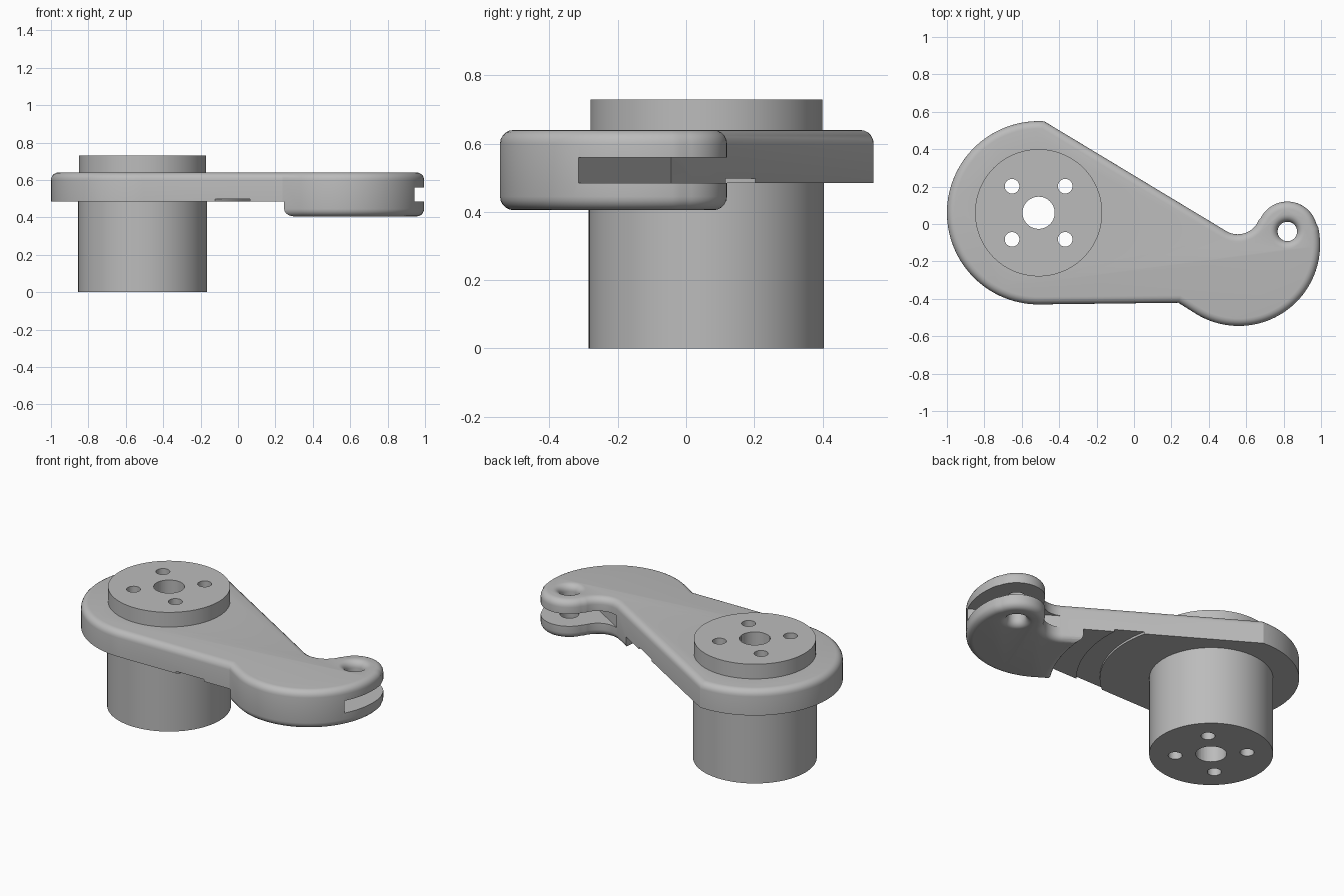
import bpy, bmesh
from math import sin, cos, radians, pi
from mathutils import Matrix, Vector

cube = bpy.data.objects.get("Cube")
if cube:
    bpy.data.objects.remove(cube)

grey = bpy.data.materials.new("plain grey")
grey.use_nodes = True
GREY = (0.5, 0.5, 0.5, 1)
grey.diffuse_color = GREY
grey.node_tree.nodes["Principled BSDF"].inputs["Base Color"].default_value = GREY

HUB, PIN = (-0.51, 0.06), (0.82, -0.04)
TOP, STEP, LOW = 0.64, 0.485, 0.405
FILLET = 0.04


def arc(c, r, a0, a1, n):
    angles = [radians(a0 + (a1 - a0) * i / n) for i in range(n + 1)]
    return [(c[0] + r * cos(a), c[1] + r * sin(a)) for a in angles]


def finish(name, bm):
    bmesh.ops.recalc_face_normals(bm, faces=bm.faces)
    mesh = bpy.data.meshes.new(name)
    bm.to_mesh(mesh)
    bm.free()
    mesh.materials.append(grey)
    ob = bpy.data.objects.new(name, mesh)
    bpy.context.collection.objects.link(ob)
    return ob


def prism(name, outline, z0, z1, fillet=0):
    """Extruded outline, optionally with rounded top and bottom rims."""
    bm = bmesh.new()
    base = bm.faces.new([bm.verts.new((x, y, z0)) for x, y in outline])
    new = bmesh.ops.extrude_face_region(bm, geom=[base])["geom"]
    bmesh.ops.translate(bm, vec=(0, 0, z1 - z0),
                        verts=[v for v in new if isinstance(v, bmesh.types.BMVert)])
    if fillet:
        rims = [e for e in bm.edges if abs(e.verts[0].co.z - e.verts[1].co.z) < 1e-6]
        bmesh.ops.bevel(bm, geom=rims, offset=fillet, segments=5, profile=0.5,
                        affect='EDGES', clamp_overlap=False)
    return finish(name, bm)


def lathe(name, center, profile, steps=96):
    """Closed profile of (radius, z) points turned about a vertical axis."""
    bm = bmesh.new()
    verts = [bm.verts.new((r, 0, z)) for r, z in profile]
    edges = [bm.edges.new((verts[i - 1], verts[i])) for i in range(len(verts))]
    bmesh.ops.spin(bm, geom=verts + edges, cent=(0, 0, 0), axis=(0, 0, 1),
                   angle=2 * pi, steps=steps, use_duplicate=False)
    bmesh.ops.remove_doubles(bm, verts=bm.verts, dist=1e-5)
    loose = [e for e in bm.edges if not e.link_faces]
    bmesh.ops.delete(bm, geom=loose, context='EDGES')
    bmesh.ops.translate(bm, vec=(center[0], center[1], 0), verts=bm.verts)
    return finish(name, bm)


def cut(ob, cutters):
    bpy.context.view_layer.objects.active = ob
    for c in cutters:
        mod = ob.modifiers.new("cut", 'BOOLEAN')
        mod.operation, mod.solver, mod.object = 'DIFFERENCE', 'EXACT', c
        bpy.ops.object.modifier_apply(modifier=mod.name)
        bpy.data.objects.remove(c)


def smooth(ob):
    bpy.ops.object.select_all(action='DESELECT')
    ob.select_set(True)
    bpy.context.view_layer.objects.active = ob
    bpy.ops.object.shade_smooth_by_angle(angle=radians(25))


def rod(center, r):
    return lathe("hole_cutter", center, [(0, -0.1), (r, -0.1), (r, 1), (0, 1)], 48)


# Arm outline: straight flank, concave neck, pin lobe, hook, hub end
outline = (arc((0.555, 0.065), 0.12, -121.3, -21.6, 16)
           + arc(PIN, 0.16, 158.4, 15, 28)[1:]
           + arc((0.56, -0.11), 0.435, 15, -121, 48)[1:]
           + [(0.237, -0.421)]
           + arc(HUB, 0.49, 270, 86.5, 60))
arm = prism("arm", outline, LOW, TOP, FILLET)

# Underside clearance swept about the hub, with shallow groove and flared step
flare = [(0.94 - FILLET * cos(radians(a)), 0.445 - FILLET * sin(radians(a)))
         for a in range(0, 91, 18)]
clearance = lathe("clearance_cutter", HUB,
                  [(0, STEP), (0.62, STEP), (0.62, 0.498), (0.75, 0.498), (0.75, STEP),
                   (0.9, STEP)] + flare + [(0.94, 0.3), (0, 0.3)], 160)

# Slot between the two prongs, in line with the flank
slot = prism("slot_cutter", [(0.5, -0.046), (1.1, -0.411), (1.3, 0.3), (0.6, 0.4)], STEP, 0.56)

# Pin hole with rounded mouths
R = 0.052
mouth = [(R + FILLET * (1 - cos(radians(a))), FILLET * (sin(radians(a)) - 1))
         for a in range(0, 91, 15)]
upper = [(r, TOP + dz) for r, dz in mouth]
lower = [(r, LOW - dz) for r, dz in reversed(mouth)]
wide = mouth[-1][0]
pin_hole = lathe("pin_cutter", PIN, [(0, 0.3), (wide, 0.3)] + lower + upper
                 + [(wide, 0.8), (0, 0.8)], 48)
cut(arm, [clearance, slot, pin_hole, rod(HUB, 0.33)])
smooth(arm)

# Hub drum with centre bore and four bolt holes
hub = lathe("hub_drum", HUB, [(0, 0), (0.345, 0), (0.345, 0.5), (0.34, 0.5),
                              (0.34, 0.73), (0, 0.73)])
cut(hub, [rod(HUB, 0.086)]
    + [rod((HUB[0] + sx * 0.142, HUB[1] + sy * 0.142), 0.039)
       for sx in (-1, 1) for sy in (-1, 1)])
smooth(hub)
